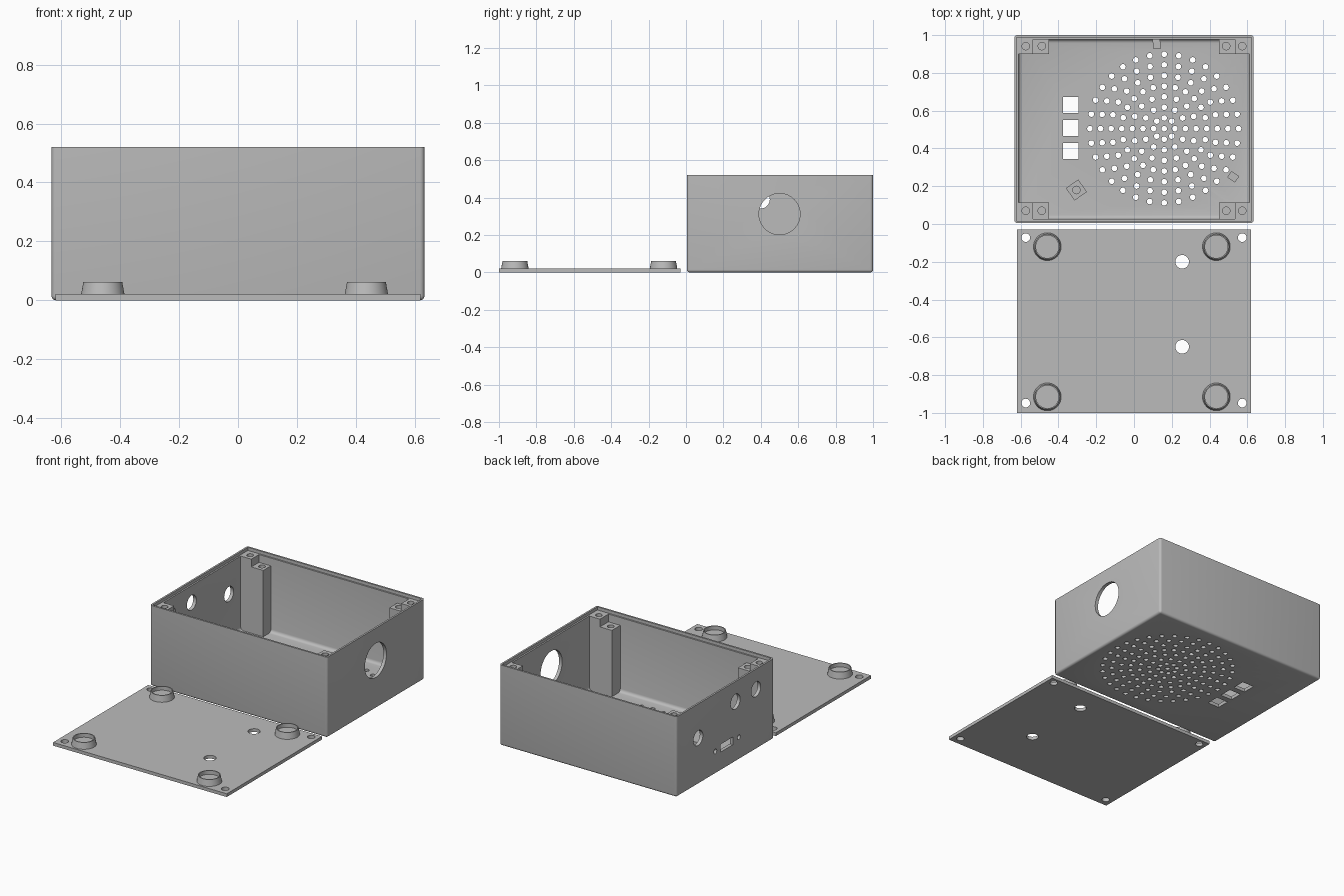
import bpy, bmesh, math
from mathutils import Matrix, Vector

if "Cube" in bpy.data.objects:
    bpy.data.objects.remove(bpy.data.objects["Cube"])

grey = bpy.data.materials.new("plastic grey")
grey.diffuse_color = (0.5, 0.5, 0.5, 1)
grey.use_nodes = True
grey.node_tree.nodes["Principled BSDF"].inputs["Base Color"].default_value = grey.diffuse_color


def add_box(bm, lo, hi, bevel=0.0, turn=0.0):
    """Box between two corners; bevel rounds all but the top edges."""
    lo, hi = Vector(lo), Vector(hi)
    m = (Matrix.Translation((lo + hi) / 2) @ Matrix.Rotation(turn, 4, 'Z')
         @ Matrix.Diagonal((*(hi - lo), 1)))
    verts = bmesh.ops.create_cube(bm, size=1, matrix=m)["verts"]
    if bevel:
        edges = {e for v in verts for e in v.link_edges
                 if min(w.co.z for w in e.verts) < hi.z - 1e-4}
        bmesh.ops.bevel(bm, geom=list(edges), offset=bevel, segments=4,
                        profile=0.5, affect='EDGES')


def add_cyl(bm, centre, r, depth, sides=32, along_x=False, r_top=None):
    m = Matrix.Translation(centre)
    if along_x:
        m = m @ Matrix.Rotation(math.pi / 2, 4, 'Y')
    bmesh.ops.create_cone(bm, cap_ends=True, segments=sides, radius1=r,
                          radius2=r if r_top is None else r_top,
                          depth=depth, matrix=m)


def make(name, bm):
    mesh = bpy.data.meshes.new(name)
    bm.to_mesh(mesh)
    bm.free()
    mesh.materials.append(grey)
    ob = bpy.data.objects.new(name, mesh)
    bpy.context.collection.objects.link(ob)
    return ob


def activate(ob):
    bpy.ops.object.select_all(action='DESELECT')
    ob.select_set(True)
    bpy.context.view_layer.objects.active = ob


def cut(ob, bm):
    """Subtract the cutter mesh and remove the helper."""
    cutter = make("cutter", bm)
    cutter.hide_render = True
    mod = ob.modifiers.new("cut", 'BOOLEAN')
    mod.operation, mod.solver, mod.object = 'DIFFERENCE', 'EXACT', cutter
    activate(ob)
    bpy.ops.object.modifier_apply(modifier=mod.name)
    bpy.data.objects.remove(cutter)


def smooth(ob):
    activate(ob)
    bpy.ops.object.shade_smooth_by_angle(angle=math.radians(35))


# Case shell with rounded outer edges
Y0, Y1, W, H = 0.005, 1.0, 0.633, 0.52
bm = bmesh.new()
add_box(bm, (-W, Y0, 0), (W, Y1, H), 0.015)
case = make("case_shell", bm)

# Cavity, then the step that receives the lid
t = 0.022
bm = bmesh.new()
add_box(bm, (-W + t, Y0 + t, 0.022), (W - t, Y1 - t, H + 0.1), 0.02)
cut(case, bm)
bm = bmesh.new()
add_box(bm, (-W + 0.012, Y0 + 0.012, 0.5), (W - 0.012, Y1 - 0.012, H + 0.1))
cut(case, bm)

# Speaker grille rings and three button windows in the floor
GX, GY = 0.16, 0.505
bm = bmesh.new()
add_cyl(bm, (GX, GY, 0), 0.015, 0.2, 16)
for ring, count in enumerate((8, 12, 16, 24, 24, 28, 32), 1):
    for i in range(count):
        a = math.tau * i / count
        r = 0.0562 * ring
        add_cyl(bm, (GX + r * math.cos(a), GY + r * math.sin(a), 0), 0.015, 0.2, 16)
for y in (0.387, 0.508, 0.63):
    add_box(bm, (-0.377, y - 0.042, -0.1), (-0.294, y + 0.042, 0.1))
cut(case, bm)

# Side openings: large port on the right; jacks and connector on the left
bm = bmesh.new()
add_cyl(bm, (W, 0.5, 0.312), 0.11, 0.2, 64, True)
for y, z, r in ((0.78, 0.30, 0.048), (0.4, 0.39, 0.048), (0.19, 0.39, 0.048),
                (0.605, 0.147, 0.015), (0.365, 0.147, 0.015)):
    add_cyl(bm, (-W, y, z), r, 0.2, 32, True)
add_box(bm, (-W - 0.1, 0.425, 0.122), (-W + 0.1, 0.55, 0.172))
cut(case, bm)
smooth(case)

# Corner screw posts: a tall one and a shorter one beside it
for sx in (-1, 1):
    for y_lo, y_hi, hole_y, end in ((0.02, 0.113, 0.07, "front"), (0.9, 0.985, 0.942, "back")):
        side = "left" if sx < 0 else "right"
        for x_out, x_in, hole_x, top, kind in ((0.62, 0.535, 0.573, 0.5, "tall"),
                                               (0.535, 0.45, 0.488, 0.45, "short")):
            bm = bmesh.new()
            xs = sorted((sx * x_out, sx * x_in))
            add_box(bm, (xs[0], y_lo, 0.015), (xs[1], y_hi, top))
            post = make(f"{kind}_post_{end}_{side}", bm)
            bm = bmesh.new()
            add_cyl(bm, (sx * hole_x, hole_y, top), 0.02, 0.24, 24)
            cut(post, bm)
            smooth(post)

# Standoff and two small speaker clips on the floor
bm = bmesh.new()
add_box(bm, (-0.345, 0.14, 0.015), (-0.265, 0.22, 0.1), turn=math.radians(35))
standoff = make("board_standoff", bm)
bm = bmesh.new()
add_cyl(bm, (-0.305, 0.18, 0.1), 0.02, 0.1, 24)
cut(standoff, bm)
smooth(standoff)
for i, (x, y, deg) in enumerate(((0.12, 0.953, 5), (0.525, 0.25, 55))):
    bm = bmesh.new()
    add_box(bm, (x - 0.02, y - 0.025, 0.015), (x + 0.02, y + 0.025, 0.08),
            turn=math.radians(deg))
    make(f"speaker_clip_{i + 1}", bm)

# Lid plate with screw holes and two mounting holes
bm = bmesh.new()
add_box(bm, (-0.62, -1.0, 0), (0.62, -0.03, 0.021))
lid = make("lid_plate", bm)
bm = bmesh.new()
for y in (-0.072, -0.948):
    for x in (-0.573, 0.573):
        add_cyl(bm, (x, y, 0), 0.023, 0.2)
for y in (-0.2, -0.65):
    add_cyl(bm, (0.255, y, 0), 0.036, 0.2)
cut(lid, bm)
smooth(lid)

# Tapered cup feet on the lid
for y, end in ((-0.12, "inner"), (-0.915, "outer")):
    for x, side in ((-0.459, "left"), (0.436, "right")):
        bm = bmesh.new()
        add_cyl(bm, (x, y, 0.04), 0.074, 0.044, 48, r_top=0.066)
        foot = make(f"foot_{end}_{side}", bm)
        bm = bmesh.new()
        add_cyl(bm, (x, y, 0.062), 0.06, 0.05, 48)
        cut(foot, bm)
        smooth(foot)
